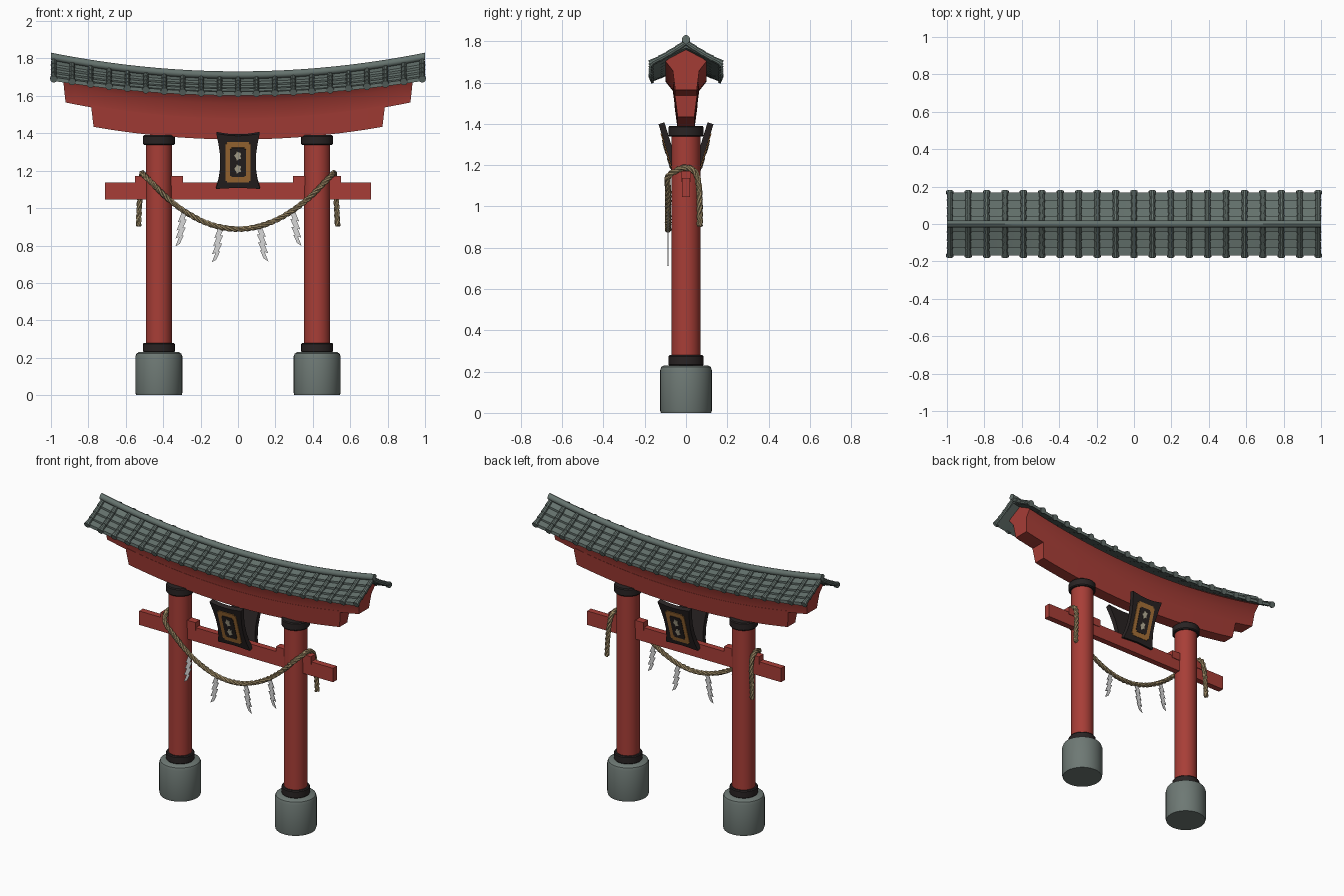
import bpy, bmesh, math
from mathutils import Vector, Matrix

if "Cube" in bpy.data.objects:
    bpy.data.objects.remove(bpy.data.objects["Cube"])


def material(name, r, g, b):
    m = bpy.data.materials.new(name)
    m.diffuse_color = (r, g, b, 1)
    m.use_nodes = True
    m.node_tree.nodes["Principled BSDF"].inputs["Base Color"].default_value = m.diffuse_color
    return m


RED = material("vermilion_paint", 0.39, 0.048, 0.038)
STONE = material("grey_stone", 0.155, 0.19, 0.175)
TILE = material("roof_tile", 0.13, 0.17, 0.155)
BLACK = material("dark_lacquer", 0.022, 0.017, 0.017)
GOLD = material("gold_trim", 0.40, 0.17, 0.04)
CREAM = material("cream_mark", 0.50, 0.45, 0.33)
ROPE = material("straw_rope", 0.36, 0.27, 0.14)
PAPER = material("white_paper", 0.68, 0.68, 0.68)


def finish(name, bm, mat):
    bmesh.ops.recalc_face_normals(bm, faces=bm.faces)
    me = bpy.data.meshes.new(name)
    bm.to_mesh(me)
    bm.free()
    me.materials.append(mat)
    ob = bpy.data.objects.new(name, me)
    bpy.context.collection.objects.link(ob)
    return ob


def loft(bm, rings):
    """Join closed rings of points and cap both ends."""
    vs = [[bm.verts.new(p) for p in r] for r in rings]
    n = len(vs[0])
    for a, b in zip(vs, vs[1:]):
        for i in range(n):
            j = (i + 1) % n
            bm.faces.new((a[i], a[j], b[j], b[i]))
    bm.faces.new(vs[0])
    bm.faces.new(vs[-1])


def lathe(name, x, profile, mat, sides=32):
    bm = bmesh.new()
    ang = [2 * math.pi * i / sides for i in range(sides)]
    loft(bm, [[(x + r * math.cos(a), r * math.sin(a), z) for a in ang] for r, z in profile])
    return finish(name, bm, mat)


def box(name, x0, x1, hy, z0, z1, mat):
    bm = bmesh.new()
    loft(bm, [[(x, -hy, z0), (x, hy, z0), (x, hy, z1), (x, -hy, z1)] for x in (x0, x1)])
    return finish(name, bm, mat)


def prism(name, outline, d0, d1, mat, matrix=Matrix()):
    """Upright outline (x, z) extruded towards the viewer from depth d0 to d1."""
    bm = bmesh.new()
    loft(bm, [[matrix @ Vector((u, -d, v)) for u, v in outline] for d in (d0, d1)])
    return finish(name, bm, mat)


def curved_beam(name, profile, rise, mat, steps=32):
    """Sweep a (y, z, half length) section along x, lifting its ends."""
    bm = bmesh.new()
    rings = []
    for i in range(steps + 1):
        t = 2 * i / steps - 1
        rings.append([(t * h, y, z + rise(t * h, y)) for y, z, h in profile])
    loft(bm, rings)
    return finish(name, bm, mat)


# Posts with stone feet and dark collars
for side, s in (("left", -1), ("right", 1)):
    x = 0.423 * s
    lathe(side + "_stone_foot", x, [(0.122, 0), (0.126, 0.015), (0.126, 0.205), (0.12, 0.222), (0.107, 0.23)], STONE)
    lathe(side + "_post", x, [(0.07, 0.22), (0.07, 1.385)], RED)
    for part, z in (("lower", 0.228), ("upper", 1.338)):
        lathe(side + "_" + part + "_collar", x,
              [(0.08, z), (0.085, z + 0.006), (0.085, z + 0.046), (0.08, z + 0.052)], BLACK)
    box(side + "_wedge", x - 0.128, x + 0.128, 0.024, 1.12, 1.172, RED)

# Tie beam and the two curved lintels
box("tie_beam", -0.71, 0.71, 0.02, 1.045, 1.137, RED)


def beam_rise(x, y):
    return 0.113 * x * x


curved_beam("lower_lintel", [(-0.04, 1.367, 0.772), (0.04, 1.367, 0.772),
                             (0.055, 1.48, 0.786), (-0.055, 1.48, 0.786)], beam_rise, RED)
curved_beam("upper_lintel", [(-0.052, 1.469, 0.922), (0.052, 1.469, 0.922), (0.064, 1.56, 0.932), (0.1, 1.605, 0.935),
                             (0, 1.675, 0.935), (-0.1, 1.605, 0.935), (-0.064, 1.56, 0.932)], beam_rise, RED)


# Tiled roof: stepped sheet, cover ribs and ridge
ROWS, EAVE = 4, 0.168


def roof_z(t):
    return 1.692 - 0.098 * t + 0.02 * t * t


def roof_rise(x, y):
    return x * x * (0.1 - 0.02 * abs(y) / EAVE)


half = []
for k in range(ROWS):
    a, b = k / ROWS, (k + 1) / ROWS
    half += [(a * EAVE, roof_z(a) - 0.004 * (k > 0)), (b * EAVE, roof_z(b) + 0.008)]
top = [(-y, z) for y, z in reversed(half[1:])] + half
under = [(EAVE, roof_z(1) - 0.012), (0, 1.672), (-EAVE, roof_z(1) - 0.012)]
curved_beam("roof_sheet", [(y, z, 0.985) for y, z in top + under], roof_rise, TILE, 40)

bm = bmesh.new()


def rib_piece(x, y0, z0, y1, z1, r0, r1):
    d = Vector((0, y1 - y0, z1 - z0)).normalized()
    side, up = Vector((1, 0, 0)), d.cross(Vector((1, 0, 0)))
    ang = [2 * math.pi * i / 10 for i in range(10)]
    loft(bm, [[Vector((x, y, z)) + r * (math.cos(a) * side + math.sin(a) * up) for a in ang]
              for y, z, r in ((y0, z0, r0), (y1, z1, r1))])


for i in range(-10, 11):
    x = i * 0.0985
    for s in (-1, 1):
        def at(t):
            y = s * t * EAVE
            return y, roof_z(t) + 0.005 + roof_rise(x, y)
        for k in range(ROWS):
            rib_piece(x, *at(k / ROWS), *at((k + 1.08) / ROWS), 0.0125, 0.0165)
        y, z = at(0.97)
        rib_piece(x, y, z - 0.004, y + s * 0.012, z - 0.009, 0.02, 0.02)
finish("roof_ribs", bm, TILE)

circle = [(0.02 * math.cos(i * math.pi / 6), 1.711 + 0.02 * math.sin(i * math.pi / 6)) for i in range(12)]
curved_beam("roof_ridge", [(y, z, 1.0) for y, z in circle], roof_rise, TILE, 40)

# Tilted plaque on the front and the back
flare = [(0, 0.147), (0.05, 0.149), (0.116, 0.16), (0.104, 0.1), (0.095, 0.03), (0.095, -0.04), (0.104, -0.1),
         (0.118, -0.15), (0.05, -0.146), (0, -0.143)]
frame = flare + [(-u, v) for u, v in reversed(flare[1:-1])]


def notched(w, h, c):
    q = [(w, h - c), (w - c, h - c), (w - c, h)]
    q = q + [(-u, v) for u, v in reversed(q)]
    return q + [(-u, -v) for u, v in q]


def blob(v, w, h):
    return [(w * (1 if i % 2 else 0.65) * math.cos(i * math.pi / 5),
             v + h * (1 if i % 2 else 0.7) * math.sin(i * math.pi / 5)) for i in range(10)]


for side, turn in (("front", 0), ("back", math.pi)):
    m = (Matrix.Rotation(turn, 4, 'Z') @ Matrix.Translation((0, -0.072, 1.25))
         @ Matrix.Rotation(math.radians(17), 4, 'X'))
    prism(side + "_plaque", frame, -0.015, 0.015, BLACK, m)
    prism(side + "_plaque_gold_border", notched(0.068, 0.113, 0.01), 0.013, 0.019, GOLD, m)
    prism(side + "_plaque_panel", notched(0.042, 0.082, 0.008), 0.017, 0.022, BLACK, m)
    for j, v in enumerate((0.038, -0.035)):
        prism(side + "_plaque_mark_%d" % j, blob(v, 0.021, 0.028), 0.02, 0.025, CREAM, m)


# Twisted rope hung over both ends of the tie beam
def sag(x):
    return 0.888 + 0.29 * (x / 0.5) ** 2


end = [(0.498, -0.05, 1.172), (0.512, 0, 1.188), (0.516, 0.045, 1.165), (0.521, 0.062, 1.1),
       (0.528, 0.066, 1.0), (0.532, 0.067, 0.905)]
ctrl = [Vector((-x, y, z)) for x, y, z in reversed(end)]
ctrl += [Vector((i * 0.0585, -0.087, sag(i * 0.0585))) for i in range(-8, 9)]
ctrl += [Vector(p) for p in end]
path = []
ext = [2 * ctrl[0] - ctrl[1]] + ctrl + [2 * ctrl[-1] - ctrl[-2]]
for p0, p1, p2, p3 in zip(ext, ext[1:], ext[2:], ext[3:]):
    n = max(2, round((p2 - p1).length / 0.008))
    for i in range(n):
        t = i / n
        path.append(0.5 * (2 * p1 + (p2 - p0) * t + (2 * p0 - 5 * p1 + 4 * p2 - p3) * t * t
                           + (3 * p1 - p0 - 3 * p2 + p3) * t ** 3))
path.append(ctrl[-1])

curve = bpy.data.curves.new("rope", 'CURVE')
curve.dimensions = '3D'
curve.bevel_depth, curve.bevel_resolution, curve.use_fill_caps = 0.0085, 1, True
for strand in range(3):
    sp = curve.splines.new('POLY')
    sp.points.add(len(path) - 1)
    normal, dist = Vector((1, 0, 0)), 0.0
    for i, p in enumerate(path):
        tan = (path[min(i + 1, len(path) - 1)] - path[max(i - 1, 0)]).normalized()
        normal = (normal - tan * normal.dot(tan)).normalized()
        dist += (p - path[i - 1]).length if i else 0
        a = 2 * math.pi * (dist / 0.1 + strand / 3)
        q = p + 0.0075 * (math.cos(a) * normal + math.sin(a) * tan.cross(normal))
        sp.points[i].co = (*q, 1)
curve.materials.append(ROPE)
rope = bpy.data.objects.new("twisted_rope", curve)
bpy.context.collection.objects.link(rope)
bpy.context.view_layer.objects.active = rope
rope.select_set(True)
bpy.ops.object.convert(target='MESH')

# Zigzag paper streamers
for j, (x, s) in enumerate(((-0.285, 1), (-0.09, 1), (0.112, -1), (0.29, -1))):
    z, c = sag(x) - 0.008, 0.0
    pts_l, pts_r = [], []
    for k in range(4):
        w = 0.034 if k < 3 else 0.024
        pts_l += [(c - w / 2, z), (c - 0.02 - w / 2, z - 0.05)]
        pts_r += [(c + w / 2, z + 0.008), (c - 0.02 + w / 2, z - 0.036)]
        c, z = c - 0.006, z - 0.043
    prism("paper_streamer_%d" % j, [(x + s * u, v) for u, v in pts_l + pts_r[::-1]], 0.085, 0.089, PAPER)

# Smooth round parts, keep sharp edges
bpy.ops.object.select_all(action='SELECT')
bpy.ops.object.shade_smooth_by_angle(angle=math.radians(35))
